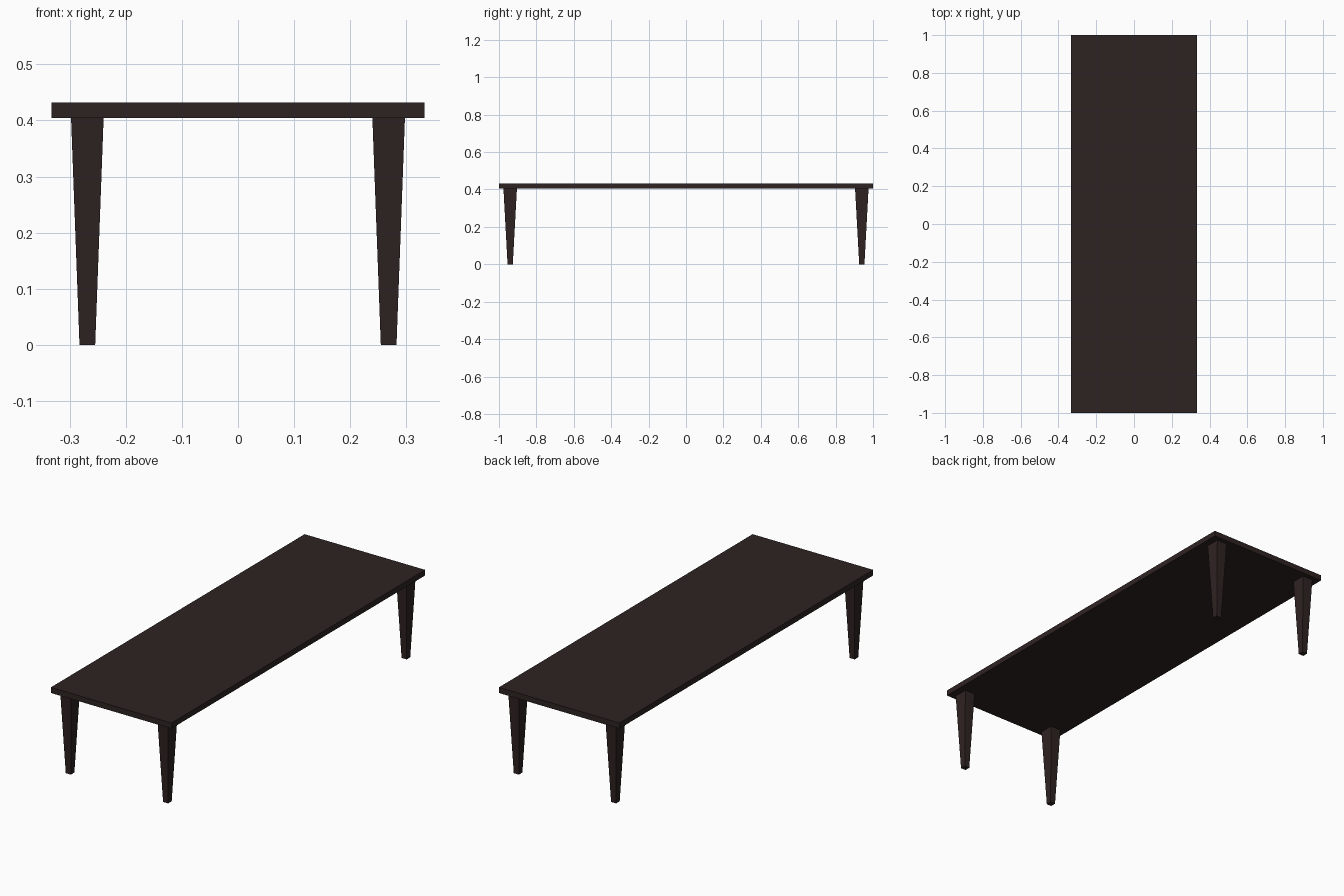
import bpy, bmesh

if "Cube" in bpy.data.objects:
    bpy.data.objects.remove(bpy.data.objects["Cube"])

wood = bpy.data.materials.new("dark wood")
wood.diffuse_color = (0.027, 0.017, 0.016, 1)
wood.use_nodes = True
wood.node_tree.nodes["Principled BSDF"].inputs["Base Color"].default_value = wood.diffuse_color

TOP, UNDER = 0.432, 0.404


def tapered_box(name, centre, z0, z1, low, high):
    """Box from z0 to z1 with half sizes low at the bottom and high at the top."""
    bm = bmesh.new()
    bmesh.ops.create_cube(bm, size=2)
    for v in bm.verts:
        half, z = (high, z1) if v.co.z > 0 else (low, z0)
        v.co = (centre[0] + v.co.x * half[0], centre[1] + v.co.y * half[1], z)
    mesh = bpy.data.meshes.new(name)
    bm.to_mesh(mesh)
    bm.free()
    mesh.materials.append(wood)
    bpy.context.collection.objects.link(bpy.data.objects.new(name, mesh))


# Flat slab top
tapered_box("table_top", (0, 0), UNDER, TOP, (0.3325, 1.0), (0.3325, 1.0))

# Four legs narrowing towards the floor
for sx, side in ((-1, "left"), (1, "right")):
    for sy, end in ((-1, "front"), (1, "back")):
        tapered_box(f"{end}_{side}_leg", (sx * 0.2685, sy * 0.94), 0, UNDER,
                    (0.014, 0.014), (0.029, 0.036))
